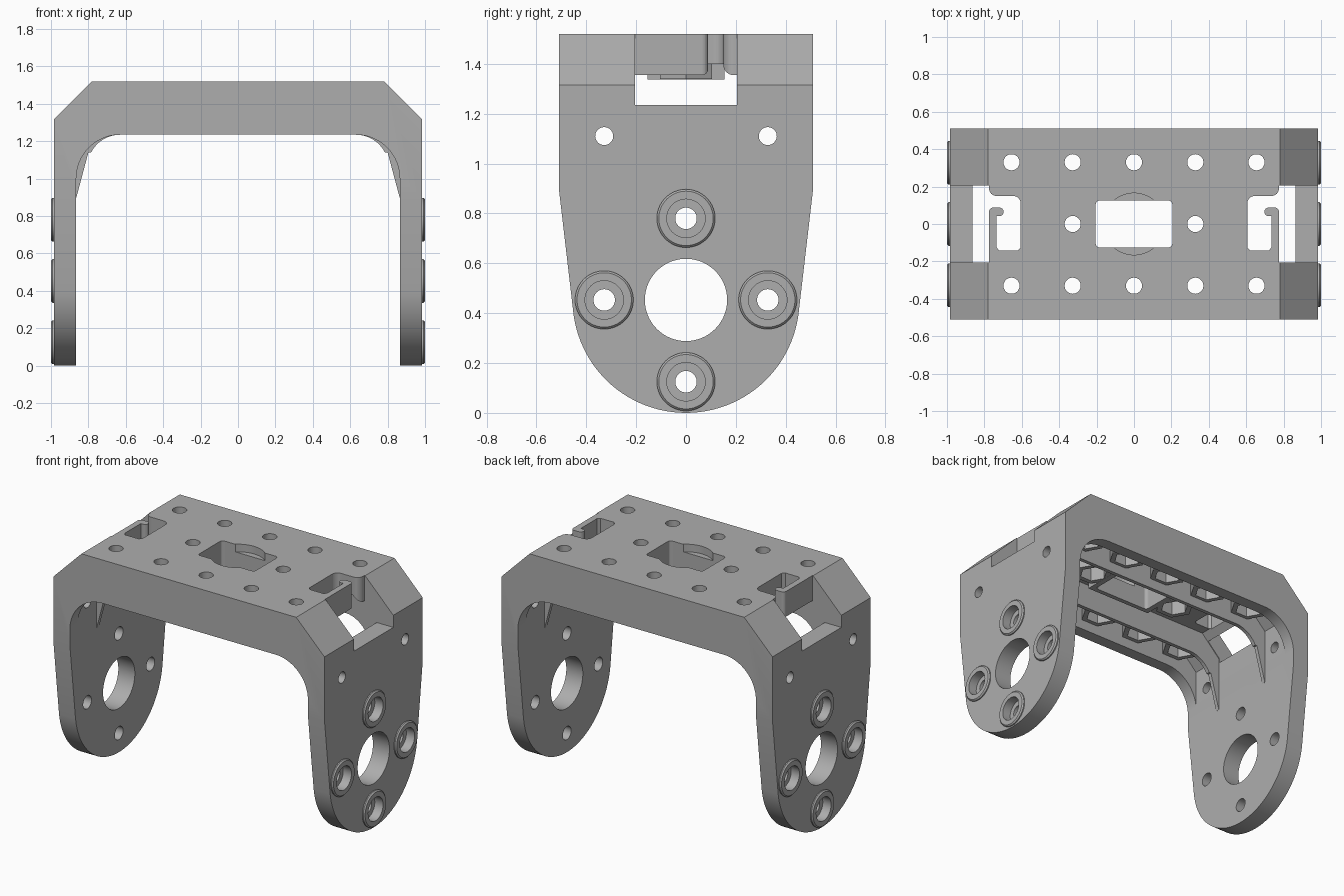
import bpy, bmesh, math

if "Cube" in bpy.data.objects:
    bpy.data.objects.remove(bpy.data.objects["Cube"])

grey = bpy.data.materials.new("plain grey")
grey.diffuse_color = (0.42, 0.42, 0.42, 1)
grey.use_nodes = True
grey.node_tree.nodes["Principled BSDF"].inputs["Base Color"].default_value = grey.diffuse_color


def loft(bm, rings):
    """Closed solid through a list of matching rings of points."""
    vs = [[bm.verts.new(p) for p in r] for r in rings]
    n = len(vs[0])
    faces = [bm.faces.new(vs[0]), bm.faces.new(vs[-1])]
    for a, b in zip(vs, vs[1:]):
        for i in range(n):
            faces.append(bm.faces.new((a[i], a[(i + 1) % n], b[(i + 1) % n], b[i])))
    bmesh.ops.recalc_face_normals(bm, faces=faces)


def place(axis, u, v, h):
    return {"X": (h, u, v), "Y": (u, h, v), "Z": (u, v, h)}[axis]


def prism(bm, axis, pts, h0, h1):
    loft(bm, [[place(axis, u, v, h) for u, v in pts] for h in (h0, h1)])


def lathe(bm, axis, c, profile, n=64, turn=0):
    """Round or n-sided solid; profile is (radius, height) pairs."""
    ang = [math.tau * i / n + turn for i in range(n)]
    loft(bm, [[place(axis, c[0] + r * math.cos(a), c[1] + r * math.sin(a), h) for a in ang]
              for r, h in profile])


def box(bm, x0, x1, y0, y1, z0, z1):
    prism(bm, "Z", [(x0, y0), (x1, y0), (x1, y1), (x0, y1)], z0, z1)


def arc(cx, cy, r, a0, a1, n):
    return [(cx + r * math.cos(math.radians(a0 + (a1 - a0) * i / n)),
             cy + r * math.sin(math.radians(a0 + (a1 - a0) * i / n))) for i in range(n + 1)]


def mirrored(half):
    """Close a right-hand outline with its mirror image."""
    return half + [(-u, v) for u, v in reversed(half)]


def make(name, bm):
    me = bpy.data.meshes.new(name)
    bm.to_mesh(me)
    bm.free()
    ob = bpy.data.objects.new(name, me)
    bpy.context.collection.objects.link(ob)
    me.materials.append(grey)
    return ob


def combine(target, bm, op):
    tool = make("helper", bm)
    tool.hide_render = True
    mod = target.modifiers.new("b", "BOOLEAN")
    mod.operation, mod.solver, mod.object = op, "EXACT", tool
    bpy.context.view_layer.objects.active = target
    bpy.ops.object.modifier_apply(modifier="b")
    bpy.data.objects.remove(tool)


W, IN, TOP, RIM, PLATE = 0.985, 0.865, 1.52, 1.235, 1.40
fillet = arc(0.63, 1.0, 0.235, 0, 90, 16)

# U-shaped body with chamfered shoulders and rounded inner corners
bm = bmesh.new()
right = [(0.78, TOP), (W, 1.315), (W, -0.1), (IN, -0.1)] + fillet
prism(bm, "Y", mirrored(right), -0.6, 0.6)
bracket = make("u_bracket", bm)

# Side silhouette: straight shoulders, tapered legs, round feet
bm = bmesh.new()
side = [(0.51, 2), (0.51, 0.9)] + arc(0, 0.455, 0.455, -8, -90, 24)
prism(bm, "X", side + [(-u, v) for u, v in reversed(side[:-1])], -1.2, 1.2)
combine(bracket, bm, "INTERSECT")

# Hollow underside between the front and back rims
bm = bmesh.new()
prism(bm, "Y", mirrored([(0.8645, 0.95), (0.8645, 1.265), (0.73, PLATE)]), -0.43, 0.43)
combine(bracket, bm, "DIFFERENCE")

# Long inner ribs tapering into the legs, frame round the centre window, leg bosses
bm = bmesh.new()
rib = [(0.74, 1.42), (0.88, 1.28), (0.88, 0.9), (0.864, 0.9), (0.80, 1.14)]
rib += arc(0.63, 1.06, 0.175, 27, 90, 8)
for s in (-1, 1):
    prism(bm, "Y", mirrored(rib), s * 0.21, s * 0.235)
box(bm, -0.24, 0.24, -0.155, 0.155, 1.337, 1.42)
screws = [(0, 0.78), (0, 0.125), (-0.328, 0.453), (0.328, 0.453)]
for s in (-1, 1):
    for c in screws:
        lathe(bm, "X", c, [(0.117, s * 0.95), (0.117, s * 0.992), (0.109, s * 1.0)])
combine(bracket, bm, "UNION")

# Hexagonal nut holders under the plate
outer_holes = [(x, y) for x in (-0.655, -0.328, 0, 0.328, 0.655) for y in (-0.33, 0.33)]
inner_holes = [(-0.328, 0), (0.328, 0)]
bm = bmesh.new()
for c in outer_holes:
    lathe(bm, "Z", c, [(0.12, 1.30), (0.12, 1.42)], 6)
for c in inner_holes:
    lathe(bm, "Z", c, [(0.12, 1.338), (0.12, 1.42)], 6)
combine(bracket, bm, "UNION")

# Hexagonal nut pockets and the shallow round recess in the top
bm = bmesh.new()
for c in outer_holes + inner_holes:
    lathe(bm, "Z", c, [(0.085, 1.2), (0.085, 1.44)], 6)
lathe(bm, "Z", (0, 0), [(0.165, 1.47), (0.165, 1.6)])
combine(bracket, bm, "DIFFERENCE")

# Through holes, centre window, shoulder notches and leg holes
bm = bmesh.new()
for c in outer_holes + inner_holes:
    lathe(bm, "Z", c, [(0.043, 1.41), (0.043, 1.6)], 48)
window = arc(0.185, 0.105, 0.02, 0, 90, 4)
window += [(-u, v) for u, v in reversed(window)]
window += [(-u, -v) for u, v in window]
prism(bm, "Z", window, 1.25, 1.6)
for s in (-1, 1):
    box(bm, s * 0.775, s * 1.1, -0.205, 0.205, RIM + 0.0005, 1.6)
    lathe(bm, "X", (0, 0.453), [(0.165, s * 0.8), (0.165, s * 1.1)])
    for c in screws:
        lathe(bm, "X", c, [(0.077, s * 1.1), (0.077, s * 0.94), (0.043, s * 0.94), (0.043, s * 0.8)])
    for y in (-0.328, 0.328):
        lathe(bm, "X", (y, 1.11), [(0.036, s * 0.7), (0.036, s * 1.1)], 48)
combine(bracket, bm, "DIFFERENCE")

# Cable slots with a hooked lip at both ends of the top
slot = [(0.606, -0.125), (0.622, -0.142), (0.72, -0.142), (0.735, -0.125), (0.735, 0.042),
        (0.715, 0.042)] + arc(0.72, 0.065, 0.023, 250, 90, 8)
slot += arc(0.752, 0.065, 0.023, 90, 0, 6) + [(0.80, 0.065), (0.80, 0.195)]
slot += arc(0.735, 0.19, 0.04, 0, -90, 6) + arc(0.646, 0.11, 0.04, 90, 180, 6)
bm = bmesh.new()
for s in (-1, 1):
    prism(bm, "Z", [(s * u, v) for u, v in slot], 1.3, 1.6)
combine(bracket, bm, "DIFFERENCE")

# Smooth round walls, keep every real corner sharp
bpy.ops.object.select_all(action="DESELECT")
bracket.select_set(True)
bpy.context.view_layer.objects.active = bracket
bpy.ops.object.shade_smooth_by_angle(angle=math.radians(7))
